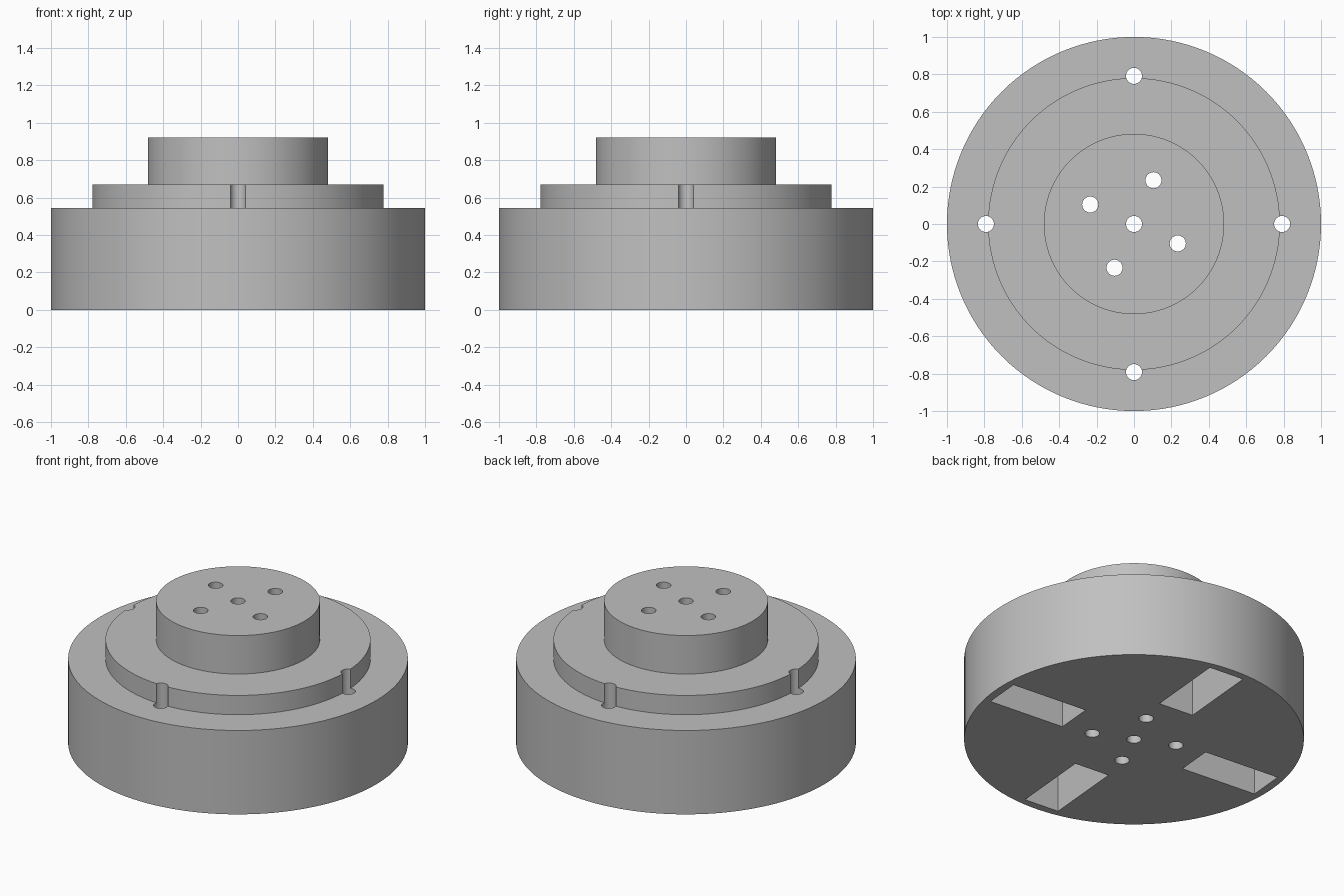
import bpy
import bmesh
from math import radians, pi, cos, sin
from mathutils import Matrix, Vector

cube = bpy.data.objects.get("Cube")
if cube:
    bpy.data.objects.remove(cube, do_unlink=True)

grey = bpy.data.materials.new("grey metal")
grey.use_nodes = True
colour = (0.53, 0.53, 0.53, 1)
grey.diffuse_color = colour
grey.node_tree.nodes["Principled BSDF"].inputs["Base Color"].default_value = colour


def add_object(name, bm):
    bmesh.ops.recalc_face_normals(bm, faces=bm.faces)
    mesh = bpy.data.meshes.new(name)
    bm.to_mesh(mesh)
    bm.free()
    mesh.materials.append(grey)
    obj = bpy.data.objects.new(name, mesh)
    bpy.context.collection.objects.link(obj)
    return obj


def lathe(name, profile, steps):
    """Spin a profile that starts and ends on the z axis."""
    bm = bmesh.new()
    verts = [bm.verts.new((r, 0, z)) for r, z in profile]
    edges = [bm.edges.new(pair) for pair in zip(verts, verts[1:])]
    bmesh.ops.spin(bm, geom=verts + edges, cent=(0, 0, 0), axis=(0, 0, 1),
                   angle=2 * pi, steps=steps)
    bmesh.ops.remove_doubles(bm, verts=bm.verts, dist=0.0001)
    bmesh.ops.dissolve_limit(bm, angle_limit=radians(0.5),
                             verts=bm.verts, edges=bm.edges)
    return add_object(name, bm)


def drill(bm, x, y, low, high, radius=0.043):
    bmesh.ops.create_cone(bm, cap_ends=True, segments=32, radius1=radius,
                          radius2=radius, depth=high - low,
                          matrix=Matrix.Translation((x, y, (low + high) / 2)))


def cut(target, bm):
    cutter = add_object("cutter", bm)
    cutter.hide_render = True
    mod = target.modifiers.new("cut", "BOOLEAN")
    mod.operation = "DIFFERENCE"
    mod.solver = "EXACT"
    mod.object = cutter
    bpy.ops.object.select_all(action="DESELECT")
    bpy.context.view_layer.objects.active = target
    target.select_set(True)
    bpy.ops.object.modifier_apply(modifier=mod.name)
    bpy.data.objects.remove(cutter, do_unlink=True)


# Stepped round body: wide base, thin ring, central hub
body = lathe("stepped_hub", [(0, 0), (1, 0), (1, 0.545), (0.78, 0.545),
                             (0.78, 0.67), (0.482, 0.67), (0.482, 0.92), (0, 0.92)], 128)

# Four slightly turned pockets in the underside
pocket_depth = 0.4
pockets = bmesh.new()
for i in range(4):
    turn = Matrix.Rotation(radians(90 * i - 5), 4, "Z")
    size = Matrix.Diagonal(Vector((0.517, 0.237, 2 * pocket_depth, 1)))
    bmesh.ops.create_cube(pockets, size=1,
                          matrix=turn @ Matrix.Translation((0.69, 0, 0)) @ size)
cut(body, pockets)

# Through holes: one in the centre, four around it, four at the ring edge
holes = bmesh.new()
drill(holes, 0, 0, -0.1, 1.1)
for i in range(4):
    a = radians(90 * i + 66)
    drill(holes, 0.256 * cos(a), 0.256 * sin(a), -0.1, 1.1)
    b = radians(90 * i)
    drill(holes, 0.792 * cos(b), 0.792 * sin(b), pocket_depth / 2, 0.8)
cut(body, holes)

bpy.ops.object.shade_smooth_by_angle(angle=radians(30))
